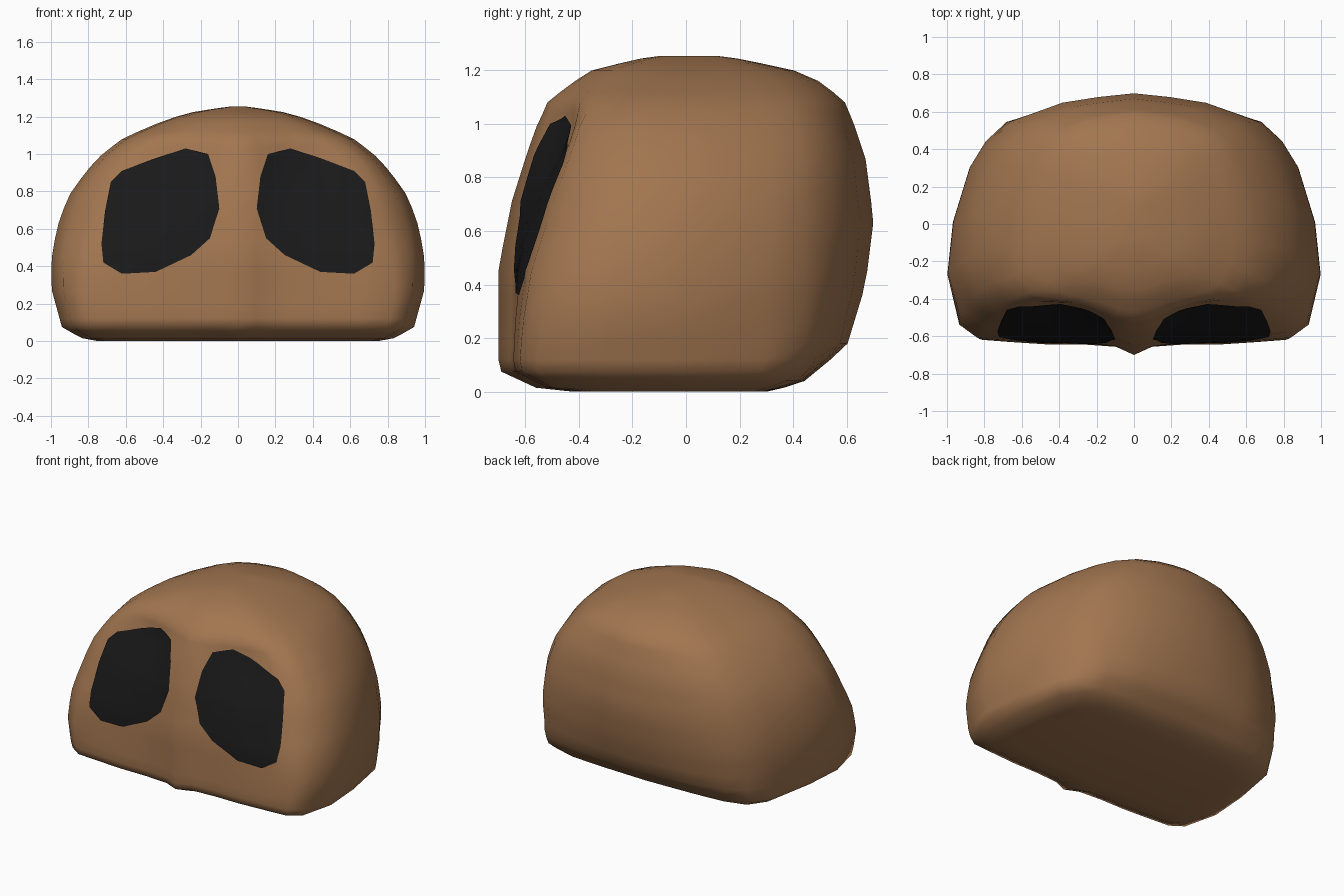
import bpy, bmesh, math
from mathutils import Vector
from mathutils.bvhtree import BVHTree

if "Cube" in bpy.data.objects:
    bpy.data.objects.remove(bpy.data.objects["Cube"])


def material(name, rgb):
    m = bpy.data.materials.new(name)
    m.diffuse_color = (*rgb, 1)
    m.use_nodes = True
    m.node_tree.nodes["Principled BSDF"].inputs["Base Color"].default_value = m.diffuse_color
    return m


def finish(bm, name, mat):
    me = bpy.data.meshes.new(name)
    bm.to_mesh(me)
    ob = bpy.data.objects.new(name, me)
    bpy.context.collection.objects.link(ob)
    me.materials.append(mat)
    bpy.ops.object.select_all(action='DESELECT')
    ob.select_set(True)
    bpy.context.view_layer.objects.active = ob
    bpy.ops.object.shade_smooth_by_angle(angle=math.radians(60))
    return ob


def lookup(table, z):
    for (z0, v0), (z1, v1) in zip(table, table[1:]):
        if z <= z1:
            t = (z - z0) / (z1 - z0)
            return v0 + (v1 - v0) * t
    return table[-1][1]


# silhouettes by height: half width, front and back
WIDTH = [(0, .75), (.015, .83), (.07, .94), (.27, .995), (.42, 1), (.6, .97), (.77, .91),
         (.91, .81), (.99, .735), (1.075, .64), (1.155, .46), (1.22, .28), (1.245, .11), (1.253, .05)]
FRONT = [(0, -.42), (.015, -.56), (.08, -.7), (.46, -.7), (.71, -.65), (.9, -.59), (1.08, -.525),
         (1.2, -.36), (1.25, -.14), (1.253, -.1)]
BACK = [(0, .3), (.03, .43), (.17, .6), (.4, .67), (.64, .7), (.87, .67), (1.08, .6),
        (1.16, .5), (1.2, .41), (1.25, .16), (1.253, .12)]

# half cross-sections (fraction of width, fraction of depth), front part and back part
F_LOW = [(0, -1), (.1, -.93), (.28, -.91), (.48, -.91), (.68, -.89), (.85, -.87), (.94, -.77), (1, -.37)]
F_MID = [(0, -1), (.11, -.93), (.3, -.895), (.5, -.86), (.68, -.82), (.8, -.78), (.93, -.65), (1, -.36)]
F_HIGH = [(0, -1), (.15, -.95), (.32, -.84), (.53, -.77), (.72, -.76), (.86, -.73), (.96, -.57), (1, -.27)]
F_TOP = [(0, -1), (.15, -.98), (.32, -.93), (.53, -.87), (.72, -.8), (.86, -.69), (.96, -.48), (1, -.2)]
B_BASE = [(.98, .1), (.92, .66), (.83, .87), (.66, .95), (.4, .98), (.2, .99), (0, 1)]
B_LOW = [(.97, .06), (.88, .5), (.79, .72), (.68, .85), (.4, .95), (.2, .98), (0, 1)]
B_MID = [(.97, .02), (.88, .43), (.8, .61), (.69, .775), (.4, .925), (.2, .97), (0, 1)]
B_TOP = [(.96, .1), (.87, .45), (.79, .64), (.67, .8), (.4, .93), (.2, .97), (0, 1)]


def section(front, back):
    return [Vector(p) for p in front + back]


SECTIONS = [(-1, section(F_LOW, B_BASE)), (.06, section(F_LOW, B_BASE)), (.22, section(F_LOW, B_LOW)),
            (.65, section(F_MID, B_MID)), (.95, section(F_HIGH, B_TOP)), (1.02, section(F_HIGH, B_TOP)),
            (1.15, section(F_TOP, B_TOP))]


def ring(z):
    w, f, b = lookup(WIDTH, z), lookup(FRONT, z), lookup(BACK, z)
    half = []
    for i in range(len(SECTIONS[0][1])):
        u, v = lookup([(h, s[i]) for h, s in SECTIONS], z)
        half.append(Vector((u * w, (f + b) / 2 + v * (b - f) / 2, z)))
    return half + [Vector((-p.x, p.y, z)) for p in half[-2:0:-1]]


# head shell
LEVELS = [0, .015, .04, .075, .12, .18, .27, .36, .45, .54, .63, .71, .79, .87, .93, .99, 1.04, 1.08,
          1.12, 1.16, 1.2, 1.225, 1.243, 1.253]
bm = bmesh.new()
rings = [[bm.verts.new(p) for p in ring(z)] for z in LEVELS]
for a, b in zip(rings, rings[1:]):
    for i in range(len(a)):
        j = (i + 1) % len(a)
        bm.faces.new((a[i], a[j], b[j], b[i]))
bm.faces.new(rings[0])
bm.faces.new(rings[-1])
# relax the crown so the shoulder blends into the top
bmesh.ops.smooth_vert(bm, verts=[v for r in rings[16:22] for v in r], factor=.4,
                      use_axis_x=True, use_axis_y=True, use_axis_z=True)
bmesh.ops.recalc_face_normals(bm, faces=bm.faces)
tree = BVHTree.FromBMesh(bm)
finish(bm, "head", material("brown", (.36, .18, .08)))
bm.free()

# dark eye patch, projected on the front of the head and mirrored
EYE = [(.10, .71), (.12, .88), (.16, 1.0), (.28, 1.03), (.45, .975), (.62, .91), (.68, .85), (.71, .7),
       (.73, .52), (.72, .42), (.62, .36), (.44, .37), (.25, .46), (.15, .55)]
outline = []
for p, q in zip(EYE, EYE[1:] + EYE[:1]):
    outline += [Vector(p).lerp(Vector(q), k / 3) for k in range(3)]
centre = Vector((.42, .68))
bm = bmesh.new()


def on_head(p, lift=.008):
    hit = tree.ray_cast(Vector((p.x, -3, p.y)), Vector((0, 1, 0)))[0]
    return bm.verts.new(hit - Vector((0, lift, 0)))


loops = [[on_head(centre.lerp(p, s)) for p in outline] for s in (1, .85, .7, .55, .4, .25, .12)]
mid = on_head(centre)
n = len(outline)
for a, b in zip(loops, loops[1:]):
    for i in range(n):
        bm.faces.new((a[i], a[(i + 1) % n], b[(i + 1) % n], b[i]))
for i in range(n):
    bm.faces.new((loops[-1][i], loops[-1][(i + 1) % n], mid))
bmesh.ops.recalc_face_normals(bm, faces=bm.faces)
if sum(f.normal.y * f.calc_area() for f in bm.faces) > 0:
    bmesh.ops.reverse_faces(bm, faces=bm.faces)
eyes = finish(bm, "eye_patches", material("black", (.01, .01, .01)))
bm.free()
eyes.modifiers.new("mirror", 'MIRROR').use_axis[0] = True
